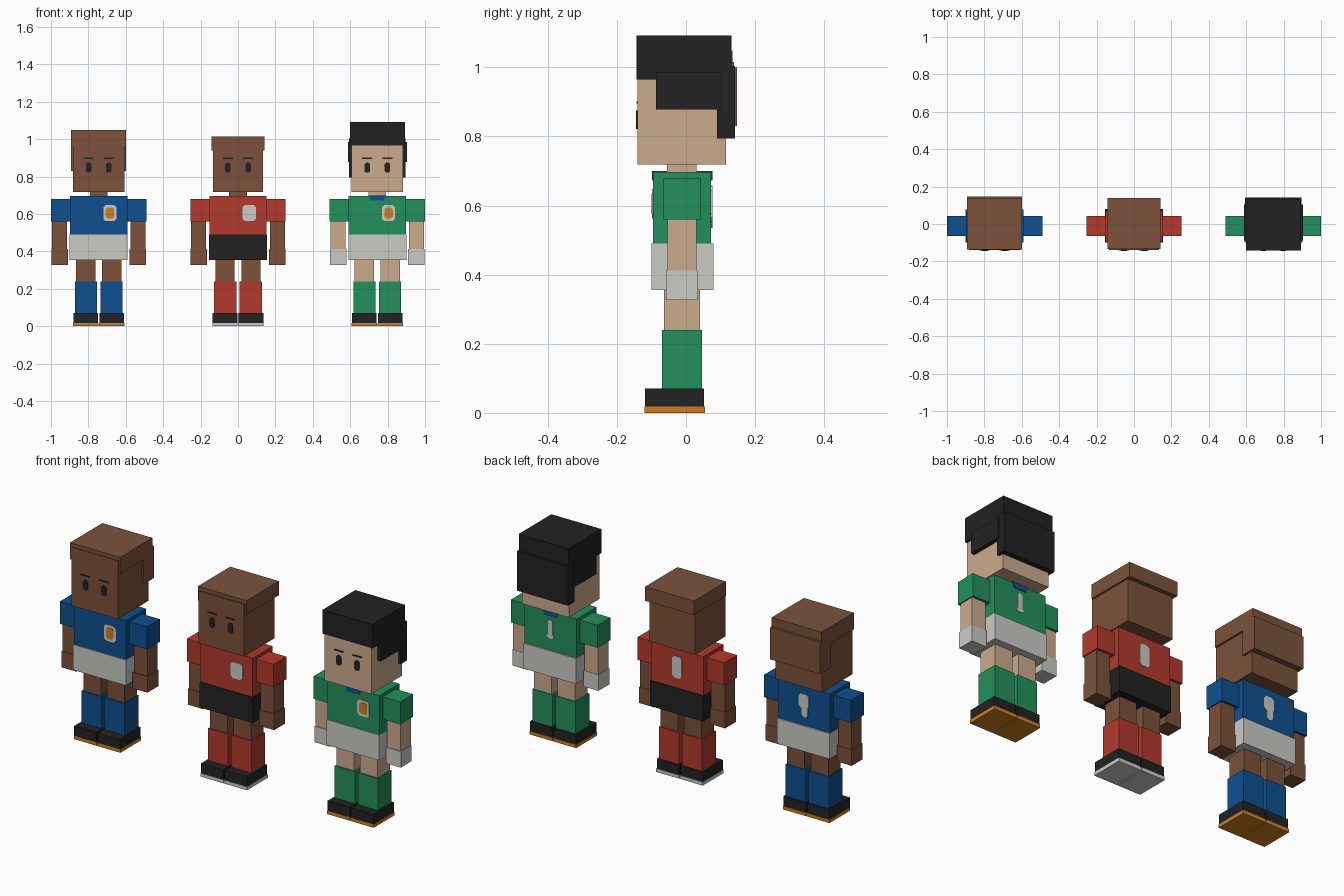
import bpy, bmesh

if "Cube" in bpy.data.objects:
    bpy.data.objects.remove(bpy.data.objects["Cube"])


def make_material(name, rgb):
    linear = [((c / 255 + 0.055) / 1.055) ** 2.4 for c in rgb] + [1]
    mat = bpy.data.materials.new(name)
    mat.use_nodes = True
    mat.diffuse_color = linear
    mat.node_tree.nodes["Principled BSDF"].inputs["Base Color"].default_value = linear
    return mat


BROWN = make_material("brown", (124, 82, 59))
TAN = make_material("tan", (204, 171, 141))
BLUE = make_material("blue", (14, 80, 144))
RED = make_material("red", (180, 58, 45))
GREEN = make_material("green", (36, 144, 92))
BLACK = make_material("black", (34, 34, 34))
WHITE = make_material("off white", (203, 203, 199))
ORANGE = make_material("orange", (204, 127, 32))


def finish(bm, name, mat):
    bmesh.ops.recalc_face_normals(bm, faces=bm.faces)
    mesh = bpy.data.meshes.new(name)
    bm.to_mesh(mesh)
    bm.free()
    mesh.materials.append(mat)
    obj = bpy.data.objects.new(name, mesh)
    bpy.context.collection.objects.link(obj)
    return obj


def box(name, mat, x, y, z):
    """Box from (low, high) ranges on each axis."""
    bm = bmesh.new()
    bmesh.ops.create_cube(bm, size=1)
    for v in bm.verts:
        v.co = [lo + (hi - lo) * (c + 0.5) for c, (lo, hi) in zip(v.co, (x, y, z))]
    return finish(bm, name, mat)


def plate(name, mat, outline, y, thickness):
    """Thin upright plate from an x, z outline."""
    bm = bmesh.new()
    face = bm.faces.new([bm.verts.new((x, y, z)) for x, z in outline])
    ext = bmesh.ops.extrude_face_region(bm, geom=[face])
    for v in ext["geom"]:
        if isinstance(v, bmesh.types.BMVert):
            v.co.y += thickness
    return finish(bm, name, mat)


def cut_rect(cx, cz, w, h, c):
    """Rectangle outline with clipped corners."""
    a, b = w / 2, h / 2
    pts = [(a, b - c), (a - c, b), (c - a, b), (-a, b - c),
           (-a, c - b), (c - a, -b), (a - c, -b), (a, c - b)]
    return [(cx + x, cz + z) for x, z in pts]


def player(tag, cx, skin, kit, shorts, hands, soles, crest, hair, number):
    # Torso
    box(tag + "shirt", kit, (cx - .153, cx + .153), (-.095, .073), (.48, .697))
    box(tag + "shorts", shorts, (cx - .155, cx + .155), (-.10, .08), (.355, .49))
    box(tag + "neck", skin, (cx - .047, cx + .047), (-.055, .03), (.69, .73))

    # Limbs, mirrored
    for side, s in (("right_", -1), ("left_", 1)):
        def limb(part, mat, x, y, z):
            xs = sorted((cx + s * x[0], cx + s * x[1]))
            box(tag + side + part, mat, xs, y, z)
        limb("sleeve", kit, (.153, .255), (-.065, .043), (.56, .68))
        limb("arm", skin, (.17, .25), (-.054, .031), (.40, .57))
        limb("hand", hands, (.165, .253), (-.058, .033), (.327, .412))
        limb("leg", skin, (.018, .121), (-.063, .041), (.23, .36))
        limb("sock", kit, (.009, .127), (-.07, .046), (.06, .24))
        limb("shoe", BLACK, (.004, .135), (-.119, .052), (.018, .07))
        limb("sole", soles, (.002, .137), (-.12, .055), (0, .018))

    # Face
    half, top = hair["head"], hair["top"]
    box(tag + "head", skin, (cx - half, cx + half), (-.14, .116), (.718, top - .02))
    for side, s in (("right_", -1), ("left_", 1)):
        ex = cx + s * .054
        plate(tag + side + "eye", BLACK, cut_rect(ex, .848, .03, .054, .009), -.144, .005)
        plate(tag + side + "brow", BLACK, cut_rect(ex, .898, .055, .007, .002), -.143, .004)

    # Hair: cap, sides and back
    for i, (x, y, z) in enumerate(hair["blocks"]):
        box(tag + ("hair_cap", "hair_back", "hair_sides")[i], hair["mat"],
            (cx - x, cx + x), y, z)

    # Chest crest and back emblem
    plate(tag + "crest", WHITE, cut_rect(cx + .06, .605, .07, .086, .012), -.098, .004)
    if crest != WHITE:
        plate(tag + "crest_centre", crest, cut_rect(cx + .06, .605, .045, .058, .01), -.1, .004)
    for i, (x, z, w, h) in enumerate(number):
        plate(tag + "back_emblem_%d" % i, WHITE, cut_rect(cx + x, z, w, h, .012), .072, .004)


# Three players in a row
player("blue_", -.745, BROWN, BLUE, WHITE, BROWN, ORANGE, ORANGE,
       dict(mat=BROWN, head=.137, top=1.048, blocks=[
           (.147, (-.136, .135), (.96, 1.048)),
           (.147, (.06, .147), (.83, 1.0))]),
       [(0, .62, .058, .075), (-.005, .57, .035, .07)])
player("red_", 0, BROWN, RED, BLACK, BROWN, WHITE, WHITE,
       dict(mat=BROWN, head=.134, top=1.015, blocks=[
           (.143, (-.133, .139), (.94, 1.015))]),
       [(0, .60, .056, .115)])
player("green_", .745, TAN, GREEN, WHITE, WHITE, ORANGE, ORANGE,
       dict(mat=BLACK, head=.137, top=1.092, blocks=[
           (.147, (-.143, .131), (.965, 1.092)),
           (.151, (.09, .142), (.794, 1.003)),
           (.158, (-.087, .104), (.878, .985))]),
       [(0, .605, .026, .1), (0, .566, .044, .025)])

# Contrast collar on the green shirt
collar = [(.745 - .047, .70), (.745 + .047, .70), (.745 + .035, .672), (.745 - .035, .672)]
plate("green_collar_front", BLUE, collar, -.099, .006)
plate("green_collar_back", BLUE, collar, .071, .006)
box("green_collar_top", BLUE, (.698, .792), (-.096, .074), (.694, .70))
